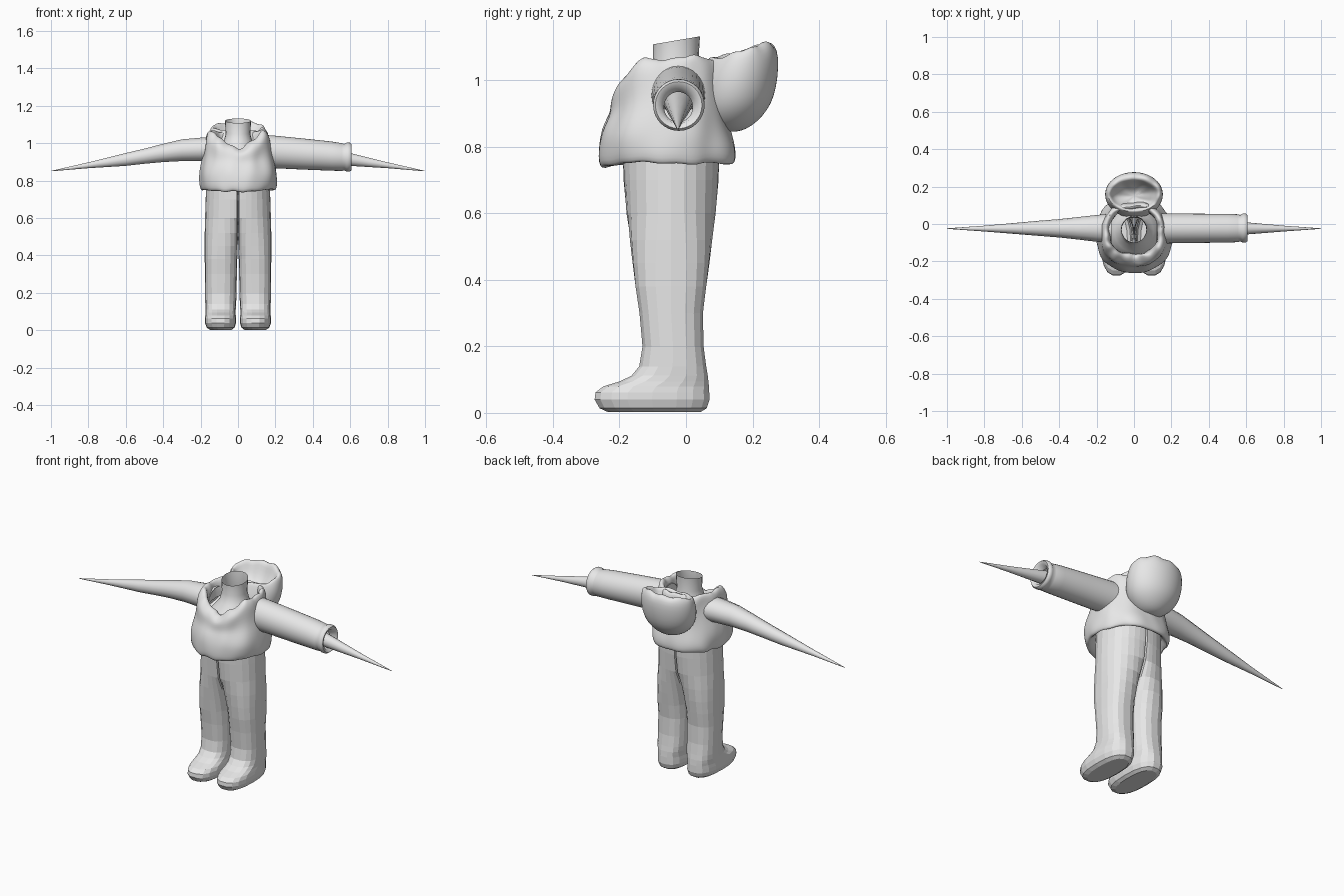
import bpy, bmesh, math
from mathutils import Vector, noise

grey = bpy.data.materials.new("plain grey")
grey.diffuse_color = (0.8, 0.8, 0.8, 1)


def loft(name, rings, cap_start=False, cap_end=False, smooth=None, mirror=False, subdiv=0):
    """Skin a list of equal-length point rings."""
    bm = bmesh.new()
    rows = [[bm.verts.new(p) for p in r] for r in rings]
    n = len(rows[0])
    for a, b in zip(rows, rows[1:]):
        for i in range(n):
            j = (i + 1) % n
            bm.faces.new((a[i], a[j], b[j], b[i]))
    if cap_start:
        bm.faces.new(rows[0])
    if cap_end:
        bm.faces.new(rows[-1])
    bmesh.ops.recalc_face_normals(bm, faces=bm.faces[:])
    me = bpy.data.meshes.new(name)
    bm.to_mesh(me)
    bm.free()
    me.materials.append(grey)
    ob = bpy.data.objects.new(name, me)
    bpy.context.collection.objects.link(ob)
    if smooth:
        for p in me.polygons:
            p.use_smooth = True
        me.set_sharp_from_angle(angle=math.radians(smooth))
    if mirror:
        ob.modifiers.new("mirror", "MIRROR")
    if subdiv:
        m = ob.modifiers.new("subdivide", "SUBSURF")
        m.levels = m.render_levels = subdiv
    return ob


def spow(v, e):
    return math.copysign(abs(v) ** e, v)


def oval(z, x0, x1, y0, y1, n, p=2.0):
    """Horizontal superellipse ring inside a bounding box."""
    cx, cy, rx, ry = (x0 + x1) / 2, (y0 + y1) / 2, (x1 - x0) / 2, (y1 - y0) / 2
    out = []
    for i in range(n):
        a = 2 * math.pi * i / n
        out.append(Vector((cx + rx * spow(math.cos(a), 2 / p),
                           cy + ry * spow(math.sin(a), 2 / p), z)))
    return out


def tube_ring(x, zlo, zhi, ylo, yhi, n):
    """Upright ring across the x axis."""
    cz, cy, rz, ry = (zlo + zhi) / 2, (ylo + yhi) / 2, (zhi - zlo) / 2, (yhi - ylo) / 2
    return [Vector((x, cy + ry * math.cos(2 * math.pi * i / n),
                    cz + rz * math.sin(2 * math.pi * i / n))) for i in range(n)]


# Legs with feet: z, inner x, outer x, front y, back y
LEG = [(0.002, 0.035, 0.15, -0.235, 0.045), (0.014, 0.018, 0.168, -0.262, 0.064),
       (0.04, 0.010, 0.177, -0.277, 0.073), (0.062, 0.010, 0.177, -0.274, 0.072),
       (0.08, 0.012, 0.175, -0.25, 0.071), (0.095, 0.013, 0.174, -0.20, 0.069),
       (0.112, 0.012, 0.174, -0.165, 0.067), (0.14, 0.010, 0.175, -0.142, 0.062),
       (0.20, 0.008, 0.176, -0.132, 0.054), (0.30, 0.006, 0.177, -0.141, 0.052),
       (0.38, 0.004, 0.178, -0.153, 0.062), (0.45, 0.002, 0.178, -0.163, 0.073),
       (0.52, 0.0, 0.178, -0.173, 0.083), (0.60, 0.0, 0.176, -0.182, 0.092),
       (0.70, 0.0, 0.173, -0.188, 0.098), (0.80, 0.0, 0.168, -0.190, 0.100)]
N = 18
rings = []
for z, x0, x1, y0, y1 in LEG:
    ring = oval(z, x0, x1, y0, y1, N, 2.5)
    w = min(1, max(0, (z - 0.40) / 0.22))      # blend into half of the hips
    for i, p in enumerate(ring):
        a = 2 * math.pi * i / N
        u = (math.cos(a) + 1) / 2
        s = 0 if i in (0, N // 2) else math.copysign(1, math.sin(a))
        half = Vector((x1 * u, (y0 + y1) / 2 + s * (y1 - y0) / 2 * (1 - u ** 2.6) ** 0.5, z))
        p[:] = p.lerp(half, w)
    rings.append(ring)
loft("leg_and_foot", rings, cap_start=True, mirror=True)

# Tapering arms: x, low z, high z, front y, back y
ARM = [(0.12, 0.90, 1.035, -0.10, 0.055), (0.2, 0.902, 1.031, -0.095, 0.048),
       (0.3, 0.903, 1.022, -0.083, 0.037), (0.4, 0.898, 0.998, -0.072, 0.026),
       (0.5, 0.889, 0.972, -0.064, 0.018), (0.6, 0.878, 0.948, -0.056, 0.009),
       (0.7, 0.872, 0.923, -0.048, 0.0), (0.8, 0.866, 0.898, -0.040, -0.009),
       (0.9, 0.858, 0.875, -0.033, -0.016), (0.97, 0.852, 0.859, -0.028, -0.021),
       (1.0, 0.850, 0.852, -0.0255, -0.0235)]
loft("arm", [tube_ring(*r, 14) for r in ARM], cap_end=True, smooth=40, mirror=True)

# Single sleeve with a rolled cuff
SLEEVE = [(0.13, 0.866, 1.045, -0.105, 0.058), (0.2, 0.866, 1.04, -0.103, 0.056),
          (0.35, 0.859, 1.025, -0.101, 0.055), (0.5, 0.853, 1.009, -0.099, 0.054),
          (0.555, 0.852, 1.0, -0.097, 0.052), (0.568, 0.855, 0.996, -0.093, 0.048),
          (0.582, 0.848, 1.004, -0.099, 0.056), (0.597, 0.848, 1.003, -0.099, 0.056),
          (0.606, 0.855, 0.996, -0.092, 0.048), (0.600, 0.87, 0.98, -0.076, 0.032),
          (0.57, 0.875, 0.965, -0.066, 0.02)]
loft("sleeve", [tube_ring(*r, 32) for r in SLEEVE], smooth=60)

# Neck, open and slanted at the top, flaring to the chest
NECK = [(0.86, 0.155, -0.20, 0.09), (0.92, 0.14, -0.18, 0.08), (0.965, 0.105, -0.15, 0.07),
        (1.0, 0.078, -0.115, 0.05), (1.05, 0.066, -0.099, 0.037), (1.12, 0.07, -0.10, 0.042)]
rings = [oval(z, -r, r, y0, y1, 20) for z, r, y0, y1 in NECK]
for p in rings[-1]:
    p.z += 0.17 * (p.y + 0.03)
loft("neck", rings, smooth=40)

# Loose top: inner hem, outside, collar rim, inside of collar
TOP = [(0.79, 0.168, -0.185, 0.095), (0.762, 0.178, -0.21, 0.115), (0.747, 0.19, -0.245, 0.135),
       (0.755, 0.20, -0.258, 0.146), (0.78, 0.205, -0.262, 0.15), (0.81, 0.205, -0.261, 0.146),
       (0.84, 0.204, -0.257, 0.138), (0.88, 0.199, -0.245, 0.128), (0.92, 0.19, -0.23, 0.122),
       (0.96, 0.182, -0.226, 0.12), (1.0, 0.176, -0.225, 0.118), (1.03, 0.172, -0.215, 0.114),
       (1.055, 0.165, -0.198, 0.108), (1.068, 0.152, -0.182, 0.098), (1.06, 0.138, -0.168, 0.085),
       (1.03, 0.13, -0.16, 0.08), (0.97, 0.13, -0.16, 0.08)]
rings = []
for k, (z, r, y0, y1) in enumerate(TOP):
    ring = oval(z, -r, r, y0, y1, 56, 2.25)
    for i, p in enumerate(ring):
        a = 2 * math.pi * i / 56
        d = abs(a - 1.5 * math.pi)                       # angle away from the front
        v = max(0, 1 - d / 1.0)
        if z > 0.86:                                     # dip the collar to a V
            p.z = 0.86 + (p.z - 0.86) * (1 - 0.48 * v)
        amp = 0.016 if z > 1.0 else 0.011
        out = Vector((p.x, p.y + 0.05, 0)).normalized()
        q = Vector((out.x * 2.6, out.y * 2.6, z * 9))
        p += out * amp * noise.noise(q)
        if k < 5:                                        # uneven hem
            p.z += 0.014 * noise.noise(Vector((out.x * 4, out.y * 4, 3))) - 0.01 * v
        if k > 10:
            p.z += 0.02 * noise.noise(Vector((out.x * 3, out.y * 3, 8)))
    rings.append(ring)
loft("loose_top", rings, smooth=80, subdiv=1)

# Hood hanging behind as an open bowl: outside, rim, hollow
HOOD = [(0.845, 0.02, 0.11, 0.15), (0.852, 0.055, 0.08, 0.18), (0.875, 0.095, 0.05, 0.214),
        (0.91, 0.128, 0.035, 0.245), (0.95, 0.147, 0.03, 0.265), (1.0, 0.156, 0.035, 0.277),
        (1.04, 0.154, 0.045, 0.279), (1.065, 0.148, 0.055, 0.268), (1.082, 0.138, 0.065, 0.25),
        (1.078, 0.124, 0.077, 0.235), (1.05, 0.114, 0.085, 0.224), (1.02, 0.09, 0.10, 0.20),
        (1.0, 0.03, 0.13, 0.17)]
rings = []
for k, (z, r, y0, y1) in enumerate(HOOD):
    ring = oval(z, -r, r, y0, y1, 40)
    for p in ring:
        if z > 0.98:                                     # rim rises to the back
            p.z += min(1, (z - 0.98) / 0.08) * 0.3 * (p.y - 0.13)
        if k > 6:
            p.z += 0.016 * noise.noise(Vector((p.x * 22, p.y * 22, 1)))
    rings.append(ring)
loft("hood", rings, cap_start=True, cap_end=True, smooth=80, subdiv=1)
